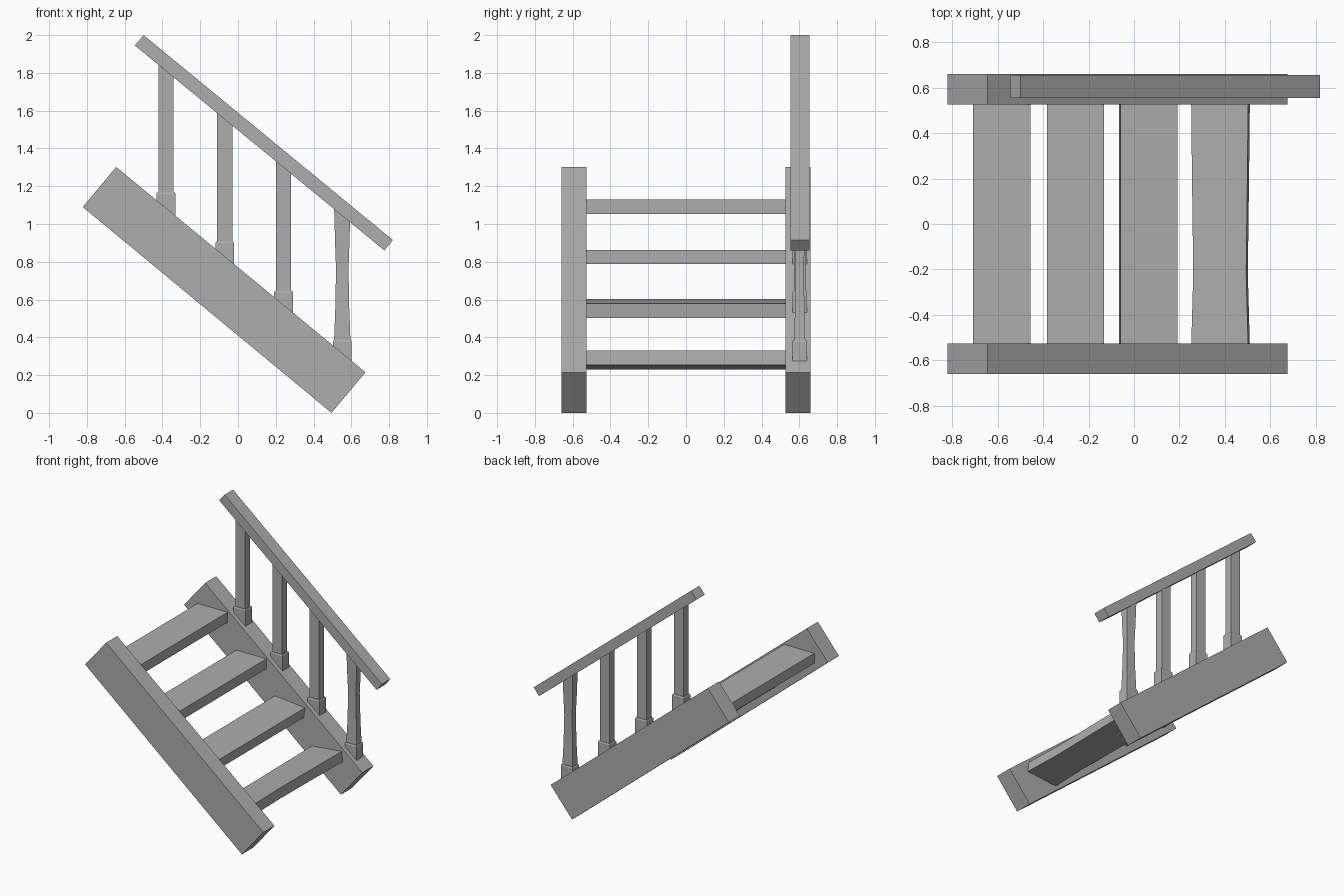
import bpy, bmesh
from mathutils import Matrix

if "Cube" in bpy.data.objects:
    bpy.data.objects.remove(bpy.data.objects["Cube"], do_unlink=True)

grey = bpy.data.materials.new("plain_grey")
grey.use_nodes = True
colour = (0.42, 0.42, 0.42, 1)
grey.diffuse_color = colour
grey.node_tree.nodes["Principled BSDF"].inputs["Base Color"].default_value = colour


def loft(name, rings, matrix=None):
    """Closed solid skinned through rings of matching points."""
    bm = bmesh.new()
    loops = [[bm.verts.new(p) for p in ring] for ring in rings]
    for a, b in zip(loops, loops[1:]):
        for i in range(len(a)):
            j = (i + 1) % len(a)
            bm.faces.new((a[i], a[j], b[j], b[i]))
    bm.faces.new(loops[0])
    bm.faces.new(loops[-1])
    bmesh.ops.recalc_face_normals(bm, faces=bm.faces)
    mesh = bpy.data.meshes.new(name)
    bm.to_mesh(mesh)
    bm.free()
    mesh.materials.append(grey)
    obj = bpy.data.objects.new(name, mesh)
    bpy.context.collection.objects.link(obj)
    if matrix:
        obj.matrix_world = matrix
    return obj


def beam(name, profile, y0, y1):
    """Side profile in x and z, extruded along y."""
    return loft(name, [[(x, y, z) for x, z in profile] for y in (y0, y1)])


def column(name, x, y, sections):
    """Upright of rectangular sections: height, half width, half depth."""
    return loft(name, [[(x + sx * w, y + sy * d, z) for sx, sy in
                        ((-1, -1), (1, -1), (1, 1), (-1, 1))]
                       for z, w, d in sections])


def tread(name, x, z, tilt, sections):
    """Plank along y; sections give y and half width."""
    h = 0.038
    rings = [[(-w, y, -h), (w, y, -h), (w, y, h), (-w, y, h)] for y, w in sections]
    return loft(name, rings, Matrix.Translation((x, 0, z)) @ Matrix.Rotation(tilt, 4, 'Y'))


# Sloping side beams
side = [(-0.822, 1.09), (-0.645, 1.302), (0.675, 0.215), (0.495, 0)]
beam("right_stringer", side, -0.66, -0.527)
beam("left_stringer", side, 0.527, 0.66)

# Handrail
beam("handrail", [(-0.546, 1.945), (-0.5, 2), (0.82, 0.915), (0.775, 0.86)], 0.554, 0.655)

# Treads: the lower two sit crooked and the lowest is worn in the middle
straight = [(-0.54, 0.126), (0.54, 0.126)]
worn = [(-0.54, 0.126), (-0.22, 0.117), (0.25, 0.123), (0.54, 0.126)]
for i, (x, z, tilt, shape) in enumerate([
        (-0.582, 1.092, 0, straight), (-0.257, 0.825, 0, straight),
        (0.063, 0.553, 0.1, straight), (0.381, 0.28, -0.1, worn)]):
    tread(f"tread_{i + 1}", x, z, tilt, shape)

# Balusters standing on square feet
for i in range(4):
    x = -0.381 + 0.311 * i
    foot_top = 1.168 - 0.261 * i
    top = 1.54 - 0.82 * x - 0.005
    column(f"baluster_foot_{i + 1}", x, 0.602,
           [(foot_top - 0.18, 0.05, 0.039), (foot_top - 0.008, 0.05, 0.039),
            (foot_top, 0.045, 0.034)])
    shape = [(foot_top - 0.02, 0.04, 0.03), (top, 0.04, 0.03)]
    if i == 3:
        shape = [(foot_top - 0.02, 0.044, 0.03), (0.55, 0.037, 0.025),
                 (0.76, 0.033, 0.022), (0.9, 0.038, 0.026), (top, 0.043, 0.03)]
    column(f"baluster_{i + 1}", x, 0.602, shape)
